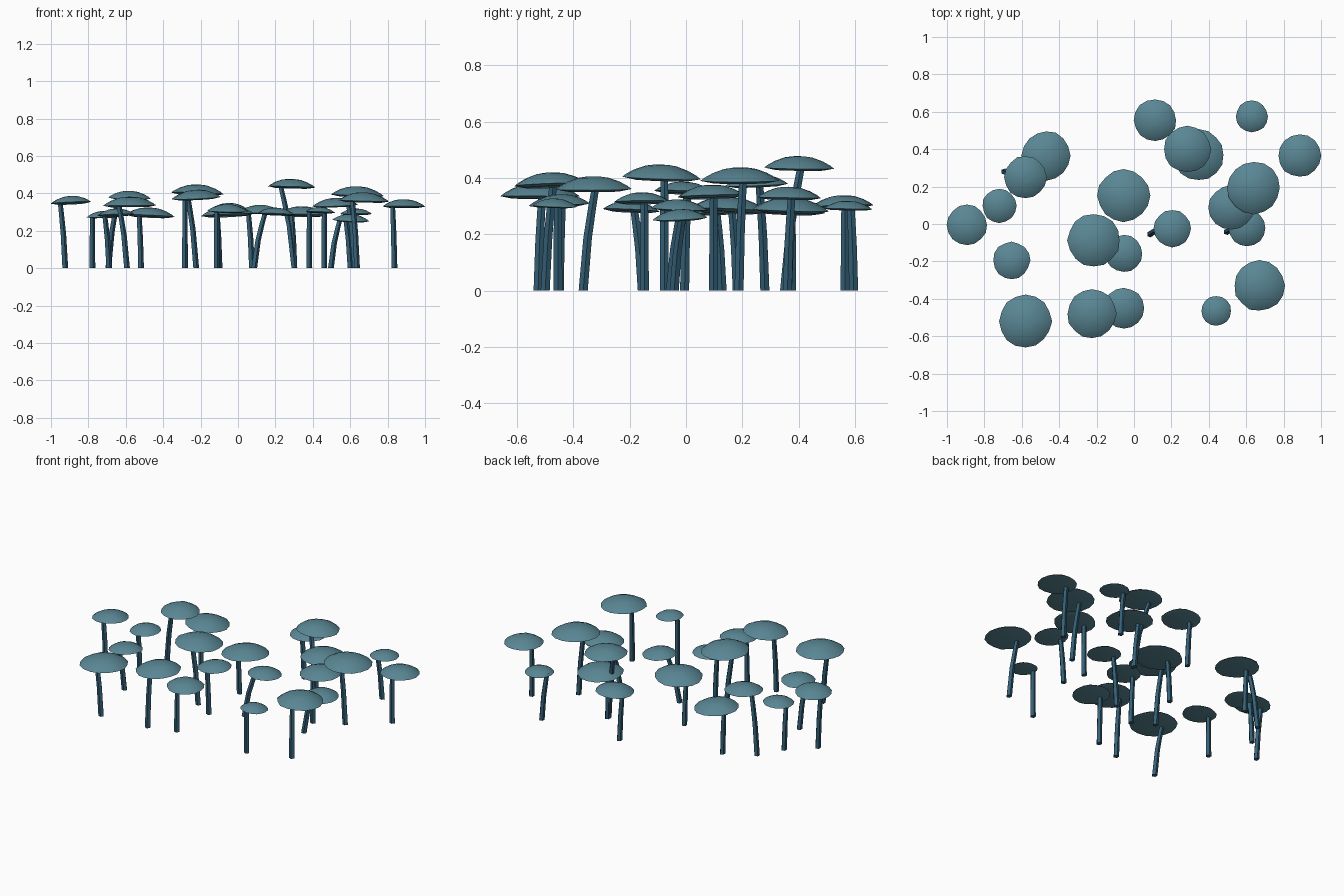
import bpy, bmesh, math, random
from mathutils import Vector

random.seed(4)
if "Cube" in bpy.data.objects:
    bpy.data.objects.remove(bpy.data.objects["Cube"])


def make_material(name, color):
    mat = bpy.data.materials.new(name)
    mat.use_nodes = True
    mat.diffuse_color = color
    mat.node_tree.nodes["Principled BSDF"].inputs["Base Color"].default_value = color
    return mat


CAP = make_material("pale teal", (0.1, 0.24, 0.295, 1))
STEM = make_material("deep teal", (0.034, 0.115, 0.18, 1))


def lofted(name, rings, mat, angle):
    """Skin a stack of equal rings; a one-point ring closes to a tip."""
    bm = bmesh.new()
    loops = [[bm.verts.new(p) for p in ring] for ring in rings]
    for low, high in zip(loops, loops[1:]):
        n = max(len(low), len(high))
        for i in range(n):
            j = (i + 1) % n
            if len(low) == 1:
                bm.faces.new((low[0], high[j], high[i]))
            elif len(high) == 1:
                bm.faces.new((low[i], low[j], high[0]))
            else:
                bm.faces.new((low[i], low[j], high[j], high[i]))
    for end in (loops[0], loops[-1]):
        if len(end) > 1:
            bm.faces.new(end)
    bmesh.ops.recalc_face_normals(bm, faces=bm.faces)
    mesh = bpy.data.meshes.new(name)
    bm.to_mesh(mesh)
    bm.free()
    mesh.materials.append(mat)
    obj = bpy.data.objects.new(name, mesh)
    bpy.context.collection.objects.link(obj)
    bpy.ops.object.select_all(action="DESELECT")
    obj.select_set(True)
    bpy.context.view_layer.objects.active = obj
    bpy.ops.object.shade_smooth_by_angle(angle=math.radians(angle))


def circle(center, radius, sides, wobble=None):
    points = []
    for i in range(sides):
        a = math.tau * i / sides
        r = radius * (wobble[i] if wobble else 1)
        points.append(center + Vector((r * math.cos(a), r * math.sin(a), 0)))
    return points


# Cap outline from underside to crown: radius and height as fractions of cap radius
CAP_PROFILE = [(0, -0.04), (0.7, -0.06), (1, 0), (0.88, 0.09),
               (0.68, 0.2), (0.4, 0.3), (0.2, 0.33), (0, 0.34)]


def mushroom(x, y, r, z, lean_x=0, lean_y=0):
    # Cap: slightly uneven, slightly tilted dome
    sides = 16
    wobble = [random.uniform(0.975, 1.025) for _ in range(sides)]
    tilt_x, tilt_y = random.uniform(-0.05, 0.05), random.uniform(-0.05, 0.05)
    rings = []
    for radius, height in CAP_PROFILE:
        center = Vector((x, y, z + height * r))
        ring = circle(center, radius * r, sides, wobble) if radius else [center]
        for p in ring:
            p.z += (p.x - x) * tilt_x + (p.y - y) * tilt_y
        rings.append(ring)
    lofted("mushroom_cap", rings, CAP, 50)

    # Stem: five flat sides, off-centre under the cap, bending towards it
    top = Vector((x - 0.06, y + 0.01, z + 0.1 * r))
    rings = []
    for t, bend, radius in ((0, 1, 0.017), (0.5, 0.65, 0.016), (0.8, 0.28, 0.015), (1, 0, 0.014)):
        center = Vector((top.x + lean_x * bend, top.y + lean_y * bend, top.z * t))
        rings.append(circle(center, radius, 5))
    lofted("mushroom_stem", rings, STEM, 30)


# Back cluster
mushroom(0.113, 0.555, 0.113, 0.3, 0.02)
mushroom(0.63, 0.575, 0.085, 0.29, 0.03, 0.01)
mushroom(0.885, 0.365, 0.114, 0.33, 0.01, -0.015)
mushroom(0.285, 0.4, 0.125, 0.435, 0.075, -0.06)
mushroom(0.345, 0.37, 0.135, 0.285, 0.015, -0.02)
# Left bank as seen from the front
mushroom(-0.47, 0.365, 0.131, 0.28, 0.01)
mushroom(-0.58, 0.25, 0.113, 0.375, -0.055, 0.02)
mushroom(-0.72, 0.098, 0.091, 0.275, 0, 0.02)
mushroom(-0.893, -0.005, 0.107, 0.35, 0.028, -0.01)
mushroom(-0.655, -0.195, 0.099, 0.285, 0.025, 0.03)
mushroom(-0.58, -0.52, 0.14, 0.335, 0.045, -0.015)
# Middle
mushroom(-0.055, 0.152, 0.14, 0.285, 0, 0.02)
mushroom(-0.215, -0.087, 0.14, 0.4, 0.05)
mushroom(-0.055, -0.158, 0.099, 0.315, 0.015)
mushroom(0.205, -0.025, 0.099, 0.29, -0.06, -0.04)
mushroom(-0.225, -0.48, 0.131, 0.375, 0, -0.03)
mushroom(-0.055, -0.45, 0.108, 0.305, 0, -0.01)
# Right bank
mushroom(0.64, 0.193, 0.14, 0.39, 0.045, -0.015)
mushroom(0.52, 0.088, 0.12, 0.335)
mushroom(0.605, -0.022, 0.099, 0.255, -0.05, -0.03)
mushroom(0.44, -0.465, 0.079, 0.3)
mushroom(0.67, -0.33, 0.135, 0.36, 0.025, -0.045)
